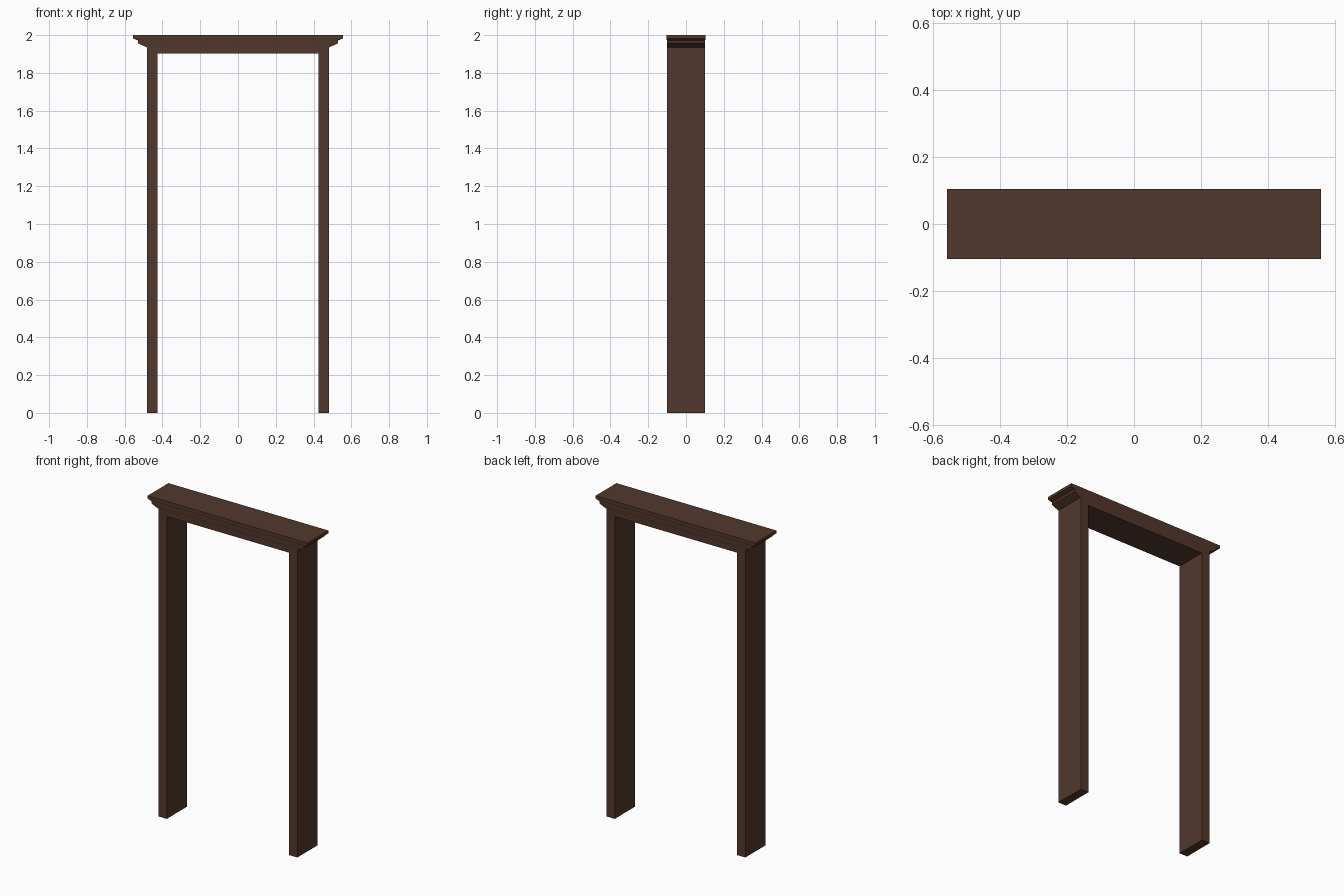
import bpy, bmesh

if "Cube" in bpy.data.objects:
    bpy.data.objects.remove(bpy.data.objects["Cube"])

wood = bpy.data.materials.new("dark_wood")
wood.diffuse_color = (0.085, 0.04, 0.026, 1)
wood.use_nodes = True
wood.node_tree.nodes["Principled BSDF"].inputs["Base Color"].default_value = wood.diffuse_color


def finish(bm, name):
    bmesh.ops.recalc_face_normals(bm, faces=bm.faces)
    mesh = bpy.data.meshes.new(name)
    bm.to_mesh(mesh)
    bm.free()
    mesh.materials.append(wood)
    obj = bpy.data.objects.new(name, mesh)
    bpy.context.collection.objects.link(obj)


# Door frame: two jambs and head as one extruded outline
OUT, INN, HEAD, TOP, HALF = 0.483, 0.426, 1.903, 1.935, 0.1
outline = [(-OUT, 0), (-INN, 0), (-INN, HEAD), (INN, HEAD),
           (INN, 0), (OUT, 0), (OUT, TOP), (-OUT, TOP)]
bm = bmesh.new()
face = bm.faces.new([bm.verts.new((x, -HALF, z)) for x, z in outline])
ext = bmesh.ops.extrude_face_region(bm, geom=[face], use_keep_orig=True)
bmesh.ops.translate(bm, vec=(0, 2 * HALF, 0),
                    verts=[g for g in ext["geom"] if isinstance(g, bmesh.types.BMVert)])
finish(bm, "door_frame")

# Cornice: stepped moulding lofted through rectangular rings (half x, half y, z)
rings = [(0.483, 0.1, 1.935), (0.53, 0.1015, 1.957), (0.53, 0.1015, 1.972),
         (0.557, 0.1035, 1.982), (0.557, 0.1035, 2.0)]
bm = bmesh.new()
loops = [[bm.verts.new((sx * hx, sy * hy, z))
          for sx, sy in ((-1, -1), (1, -1), (1, 1), (-1, 1))] for hx, hy, z in rings]
for a, b in zip(loops, loops[1:]):
    for i in range(4):
        j = (i + 1) % 4
        bm.faces.new((a[i], a[j], b[j], b[i]))
bm.faces.new(loops[0])
bm.faces.new(loops[-1])
finish(bm, "cornice")
